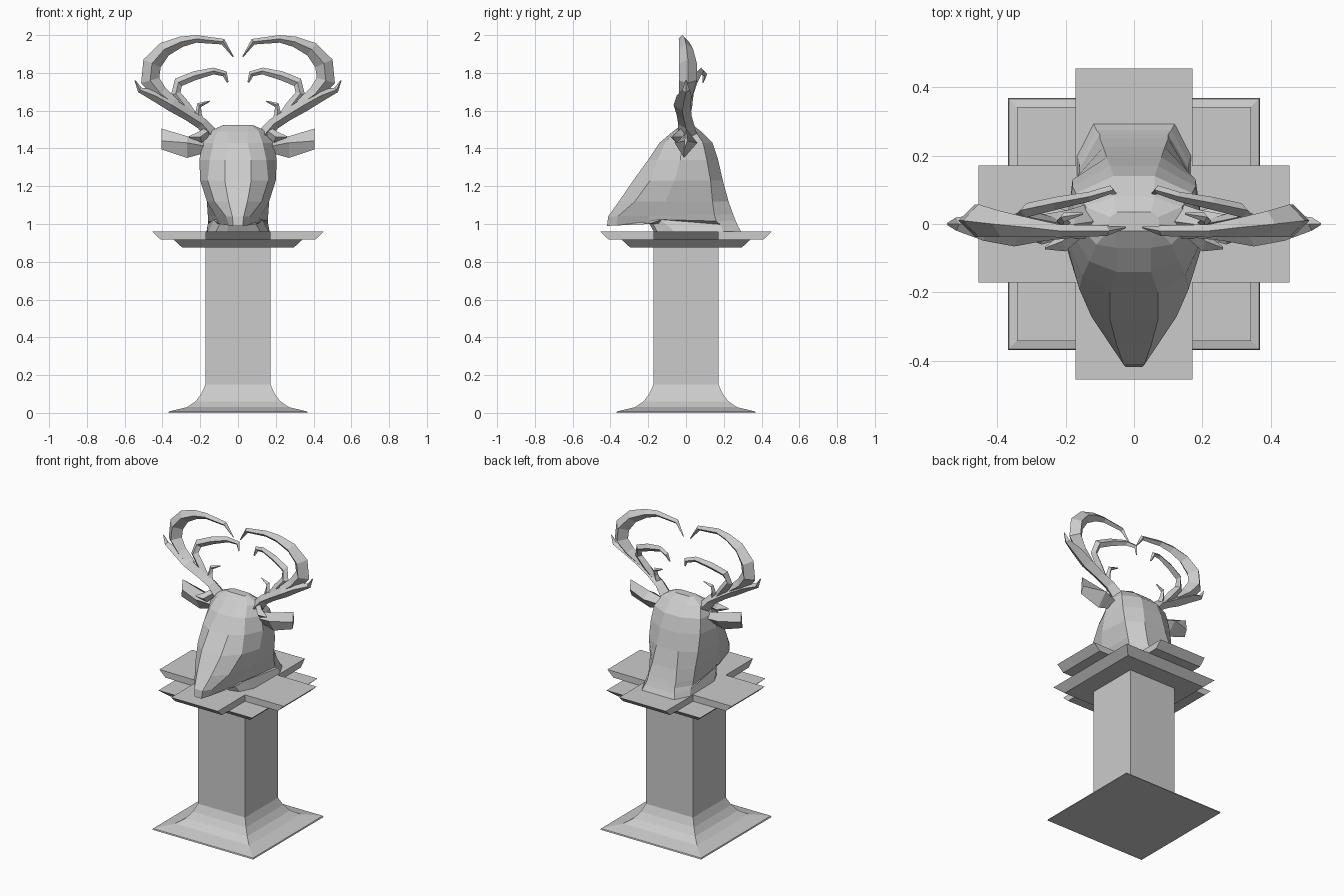
import bpy, bmesh
from mathutils import Vector

cube = bpy.data.objects.get("Cube")
if cube:
    bpy.data.objects.remove(cube, do_unlink=True)

stone = bpy.data.materials.new("grey stone")
stone.use_nodes = True
GREY = (0.6, 0.6, 0.6, 1)
stone.diffuse_color = GREY
for node in stone.node_tree.nodes:
    if node.type == 'BSDF_PRINCIPLED':
        node.inputs["Base Color"].default_value = GREY
        node.inputs["Roughness"].default_value = 0.8


def loft(name, rings, mirrored=False):
    """Skin a list of equal-length point rings and cap both ends."""
    bm = bmesh.new()
    loops = [[bm.verts.new(p) for p in ring] for ring in rings]
    for low, high in zip(loops, loops[1:]):
        n = len(low)
        for i in range(n):
            j = (i + 1) % n
            bm.faces.new((low[i], low[j], high[j], high[i]))
    bm.faces.new(loops[0][::-1])
    bm.faces.new(loops[-1])
    bmesh.ops.recalc_face_normals(bm, faces=bm.faces[:])
    mesh = bpy.data.meshes.new(name)
    bm.to_mesh(mesh)
    bm.free()
    mesh.materials.append(stone)
    obj = bpy.data.objects.new(name, mesh)
    bpy.context.scene.collection.objects.link(obj)
    if mirrored:
        mod = obj.modifiers.new("Mirror", 'MIRROR')
        mod.use_mirror_merge = False
    return obj


def square(half, z):
    return [(-half, -half, z), (half, -half, z), (half, half, z), (-half, half, z)]


def cross(reach, half, z):
    """Twelve-cornered plus-shaped outline."""
    points = []
    corner = [(reach, -half), (reach, half), (half, half)]
    for turn in range(4):
        points += [(x, y, z) for x, y in corner]
        corner = [(-y, x) for x, y in corner]
    return points


def branch(name, path, depth=1.0):
    """Four-sided tapering branch; path holds x, y, z and radius."""
    pts = [Vector(p[:3]) for p in path]
    rings = []
    for i, p in enumerate(pts):
        t = pts[min(i + 1, len(pts) - 1)] - pts[max(i - 1, 0)]
        side = Vector((-t.z, 0, t.x)).normalized() * path[i][3]
        deep = Vector((0, path[i][3] * depth, 0))
        rings.append([p + side, p + deep, p - side, p - deep])
    return loft(name, rings, True)


# Pedestal: flared foot, square shaft
flare = [(.368, 0), (.365, .008), (.27, .03), (.225, .06), (.195, .1), (.172, .15), (.172, .93)]
loft("pedestal", [square(h, z) for h, z in flare])

# Top slabs with slanted ends
loft("lower_slab", [square(.295, .875), square(.342, .918)])
loft("cross_slab", [cross(.41, .171, .918), cross(.455, .171, .96)])

# Head and neck: each row is front height, back height, then
# x, y of the brow ridge, cheek, side, rear side and nape
head_rows = [
    (1.525, 1.525, .06, -.02, .07, -.015, .075, 0, .07, .02, .05, .035),
    (1.49, 1.49, .05, -.07, .11, -.06, .155, -.01, .14, .05, .06, .08),
    (1.43, 1.43, .05, -.14, .13, -.11, .185, -.02, .17, .09, .06, .14),
    (1.34, 1.34, .07, -.2, .15, -.15, .205, -.03, .18, .11, .07, .17),
    (1.23, 1.23, .07, -.28, .16, -.19, .2, -.06, .18, .13, .08, .195),
    (1.12, 1.12, .05, -.355, .125, -.27, .165, -.11, .165, .14, .09, .225),
    (1.04, 1.05, .03, -.412, .065, -.36, .12, -.2, .16, .15, .1, .25),
    (.99, 1.02, .025, -.418, .045, -.37, .1, -.2, .16, .16, .1, .262),
    (1.03, .99, .04, -.21, .08, -.19, .13, -.13, .16, .18, .11, .275),
    (.955, .955, .06, -.168, .12, -.15, .165, -.06, .168, .2, .12, .295),
]
head_rings = []
for front, back, *xy in head_rows:
    half = list(zip(xy[::2], xy[1::2]))
    y0, y1 = half[0][1], half[-1][1]
    side = [(x, y, front + (back - front) * (y - y0) / (y1 - y0)) for x, y in half]
    head_rings.append(side + [(-x, y, z) for x, y, z in reversed(side)])
loft("head", head_rings)

# Ears: x, top and bottom heights, fold height, half depth
ear_rows = [(.16, 1.44, 1.38, 1.41, .03), (.27, 1.465, 1.35, 1.43, .06), (.405, 1.505, 1.395, 1.44, .008)]
loft("ears", [[(x, 0, top), (x, -d, fold), (x, -.01, low), (x, d, fold)]
              for x, top, low, fold, d in ear_rows], True)

# Antlers
branch("antler_beams", [
    (.13, .01, 1.46, .04), (.19, 0, 1.53, .032), (.26, -.01, 1.575, .03),
    (.35, -.02, 1.63, .035), (.44, -.01, 1.68, .03), (.52, 0, 1.71, .015), (.545, 0, 1.76, .003)], 1.3)
branch("antler_hoops", [
    (.33, -.01, 1.63, .03), (.41, 0, 1.69, .04), (.465, .01, 1.76, .05),
    (.455, .01, 1.85, .05), (.39, 0, 1.925, .04), (.3, -.01, 1.965, .028), (.22, -.02, 1.98, .02),
    (.08, -.02, 1.965, .016), (.025, -.01, 1.885, .003)], .95)
branch("inner_tines", [
    (.22, 0, 1.55, .02), (.28, .01, 1.625, .028), (.33, .02, 1.69, .026),
    (.315, .04, 1.75, .026), (.23, .06, 1.785, .024), (.13, .08, 1.81, .018),
    (.07, .1, 1.795, .016), (.055, .09, 1.75, .005)], .8)
branch("small_tines", [
    (.2, 0, 1.54, .02), (.21, .01, 1.59, .016), (.205, .02, 1.63, .014), (.15, .03, 1.65, .003)])
branch("brow_tines", [(.16, -.02, 1.49, .025), (.2, -.05, 1.46, .03), (.26, -.07, 1.46, .004)])
